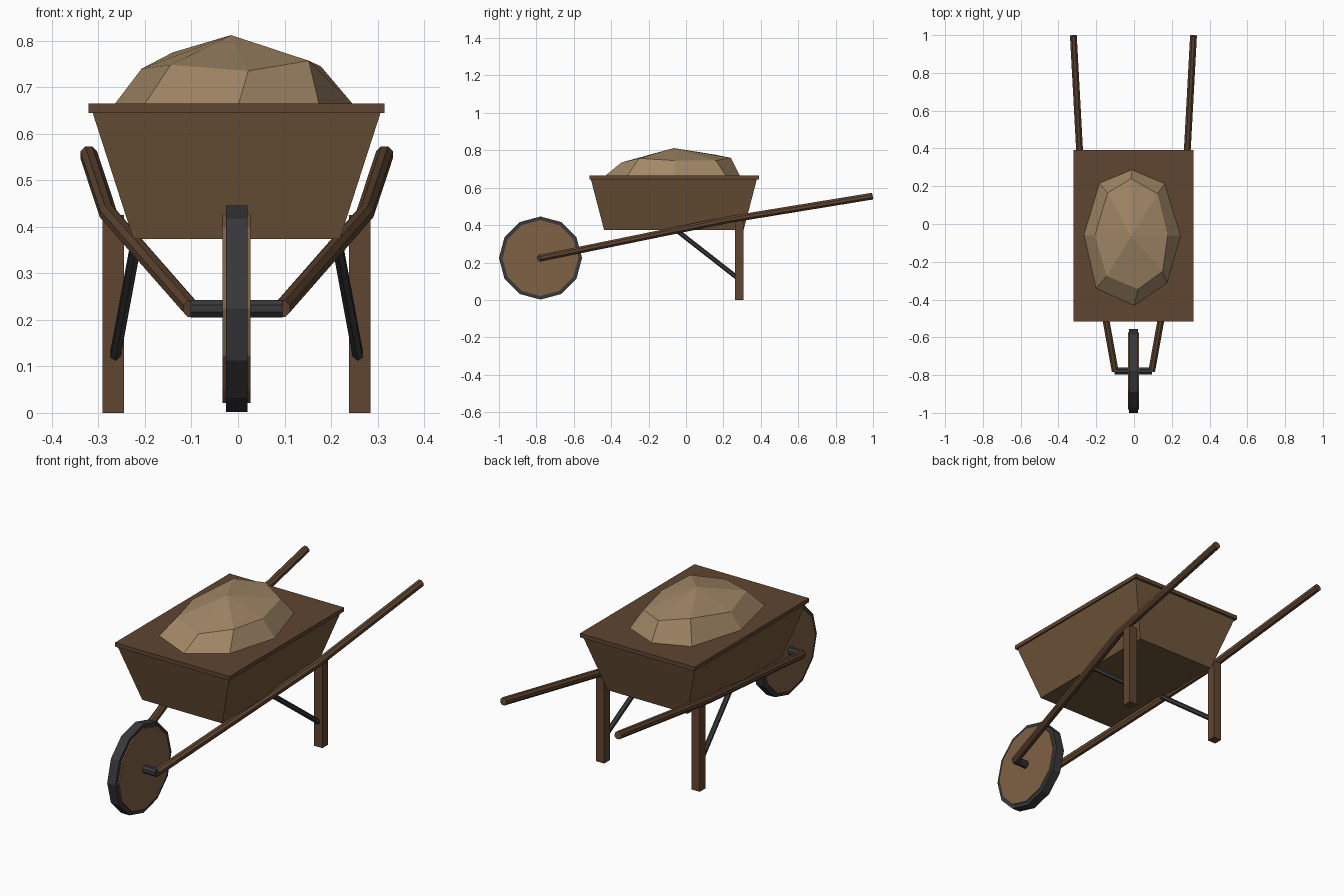
import bpy, bmesh, math
from mathutils import Vector

if "Cube" in bpy.data.objects:
    bpy.data.objects.remove(bpy.data.objects["Cube"])

CX = -0.003  # model's centre plane


def mat(name, r, g, b):
    m = bpy.data.materials.new(name)
    m.diffuse_color = (r, g, b, 1)
    m.use_nodes = True
    m.node_tree.nodes["Principled BSDF"].inputs["Base Color"].default_value = m.diffuse_color
    return m


WOOD = mat("dark_wood", 0.115, 0.06, 0.03)
PLANK = mat("tub_wood", 0.165, 0.095, 0.043)
DISC = mat("wheel_wood", 0.21, 0.12, 0.058)
IRON = mat("iron", 0.04, 0.04, 0.045)
SOIL = mat("soil", 0.36, 0.245, 0.135)


def loft(name, rings, material, closed=False):
    """Skin rings of equal point counts; cap the ends, or close the loop."""
    bm = bmesh.new()
    vs = [[bm.verts.new(p) for p in ring] for ring in rings]
    pairs = list(zip(vs, vs[1:])) + ([(vs[-1], vs[0])] if closed else [])
    for a, b in pairs:
        for i in range(len(a)):
            j = (i + 1) % len(a)
            bm.faces.new((a[i], a[j], b[j], b[i]))
    if not closed:
        bm.faces.new(vs[0])
        bm.faces.new(vs[-1])
    bmesh.ops.recalc_face_normals(bm, faces=bm.faces)
    me = bpy.data.meshes.new(name)
    bm.to_mesh(me)
    bm.free()
    me.materials.append(material)
    ob = bpy.data.objects.new(name, me)
    bpy.context.collection.objects.link(ob)
    return ob


def rect(x0, x1, y0, y1, z):
    return [(x0, y0, z), (x1, y0, z), (x1, y1, z), (x0, y1, z)]


def tube(name, path, r, material, sides=8):
    """Round bar along a path, with rings mitred at the bends."""
    pts = [Vector(p) for p in path]
    rings = []
    for i, p in enumerate(pts):
        d = (pts[min(i + 1, len(pts) - 1)] - pts[max(i - 1, 0)]).normalized()
        up = Vector((0, 0, 1))
        u = d.cross(up).normalized()
        v = u.cross(d)
        angles = [2 * math.pi * (k + 0.5) / sides for k in range(sides)]
        rings.append([p + r * (u * math.cos(a) + v * math.sin(a)) for a in angles])
    return loft(name, rings, material)


def wheel_ring(x, r, n=12):
    return [(CX + x, -0.778 + r * math.sin(2 * math.pi * k / n),
             0.224 + r * math.cos(2 * math.pi * k / n)) for k in range(n)]


# Tub with flared walls and a flat rim board
loft("tub", [rect(CX - 0.222, CX + 0.222, -0.438, 0.308, 0.374),
             rect(CX - 0.311, CX + 0.311, -0.51, 0.38, 0.65)], PLANK)
loft("tub_rim", [rect(CX - 0.318, CX + 0.318, -0.517, 0.391, 0.645),
                 rect(CX - 0.318, CX + 0.318, -0.517, 0.391, 0.665)], WOOD)

# Heap of soil: base ring, shoulder ring, peak
base = [(-0.01, 0.29), (0.165, 0.217), (0.25, -0.06), (0.175, -0.317),
        (0.0, -0.437), (-0.203, -0.344), (-0.268, -0.06), (-0.185, 0.217)]
shoulder = [(-0.015, 0.24, 0.76), (0.125, 0.16, 0.745), (0.178, -0.06, 0.745),
            (0.152, -0.25, 0.757), (0.022, -0.345, 0.735), (-0.145, -0.275, 0.748),
            (-0.207, -0.06, 0.74), (-0.14, 0.165, 0.775)]
heap = loft("soil_heap", [[(x, y, 0.66) for x, y in base], shoulder], SOIL)
bm = bmesh.new()
bm.from_mesh(heap.data)
top = max(bm.faces, key=lambda f: f.calc_center_median().z)
bmesh.ops.poke(bm, faces=[top])
max(bm.verts, key=lambda v: v.index if v.index >= 0 else 999)
bm.verts.ensure_lookup_table()
bm.verts[-1].co = (-0.015, -0.065, 0.812)
bm.to_mesh(heap.data)
bm.free()

# Wheel: wooden disc, iron tyre, axle
loft("wheel_disc", [wheel_ring(-0.03, 0.203), wheel_ring(0.03, 0.203)], DISC)
loft("wheel_tyre", [wheel_ring(-0.023, 0.2), wheel_ring(-0.023, 0.222),
                    wheel_ring(0.023, 0.222), wheel_ring(0.023, 0.2)], IRON, closed=True)
tube("axle", [(CX - 0.099, -0.778, 0.224), (CX + 0.099, -0.778, 0.224)], 0.02, IRON)

# Mirrored shafts, legs and braces
for s, side in ((-1, "left"), (1, "right")):
    tube("shaft_" + side, [(CX + s * 0.097, -0.778, 0.224), (CX + s * 0.276, 0.22, 0.428),
                           (CX + s * 0.318, 0.997, 0.555)], 0.0195, WOOD)
    xa, xb = sorted((CX + s * 0.242, CX + s * 0.288))
    loft("leg_" + side, [rect(xa, xb, 0.262, 0.307, 0), rect(xa, xb, 0.262, 0.307, 0.425)], WOOD)
    tube("brace_" + side, [(CX + s * 0.262, 0.275, 0.118), (CX + s * 0.215, -0.05, 0.372)],
         0.0125, IRON, 6)
